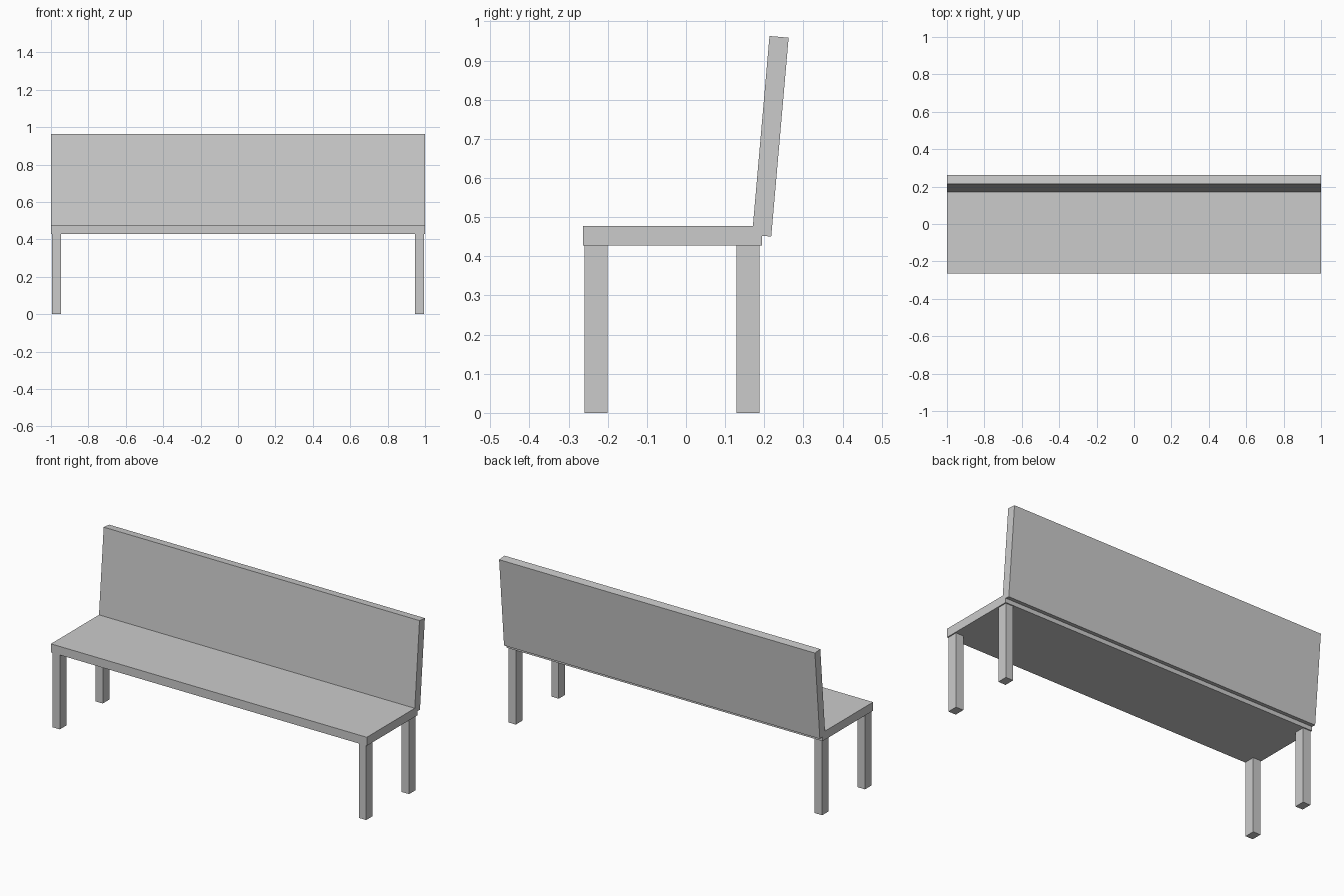
import bpy
import math

if "Cube" in bpy.data.objects:
    bpy.data.objects.remove(bpy.data.objects["Cube"])


def box(name, center, size, tilt=0.0):
    """Add a box of the given size, tilted about the x axis."""
    bpy.ops.mesh.primitive_cube_add(size=1, location=center, rotation=(tilt, 0, 0))
    ob = bpy.context.object
    ob.name = name
    ob.scale = size
    bpy.ops.object.transform_apply(location=False, rotation=False, scale=True)
    return ob


SEAT_BOTTOM, SEAT_TOP = 0.428, 0.477

# Seat board
box("seat", (0, -0.035, (SEAT_BOTTOM + SEAT_TOP) / 2),
    (2.0, 0.457, SEAT_TOP - SEAT_BOTTOM))

# Backrest board, leaning backwards and let into the rear edge of the seat
box("backrest", (0, 0.2155, 0.7065), (2.0, 0.049, 0.51), math.radians(-5))

# Four legs
for row, y in (("front", -0.23), ("back", 0.158)):
    for side, sx in (("left", -1), ("right", 1)):
        box(f"{row}_{side}_leg", (sx * 0.97, y, SEAT_BOTTOM / 2),
            (0.047, 0.059, SEAT_BOTTOM))
